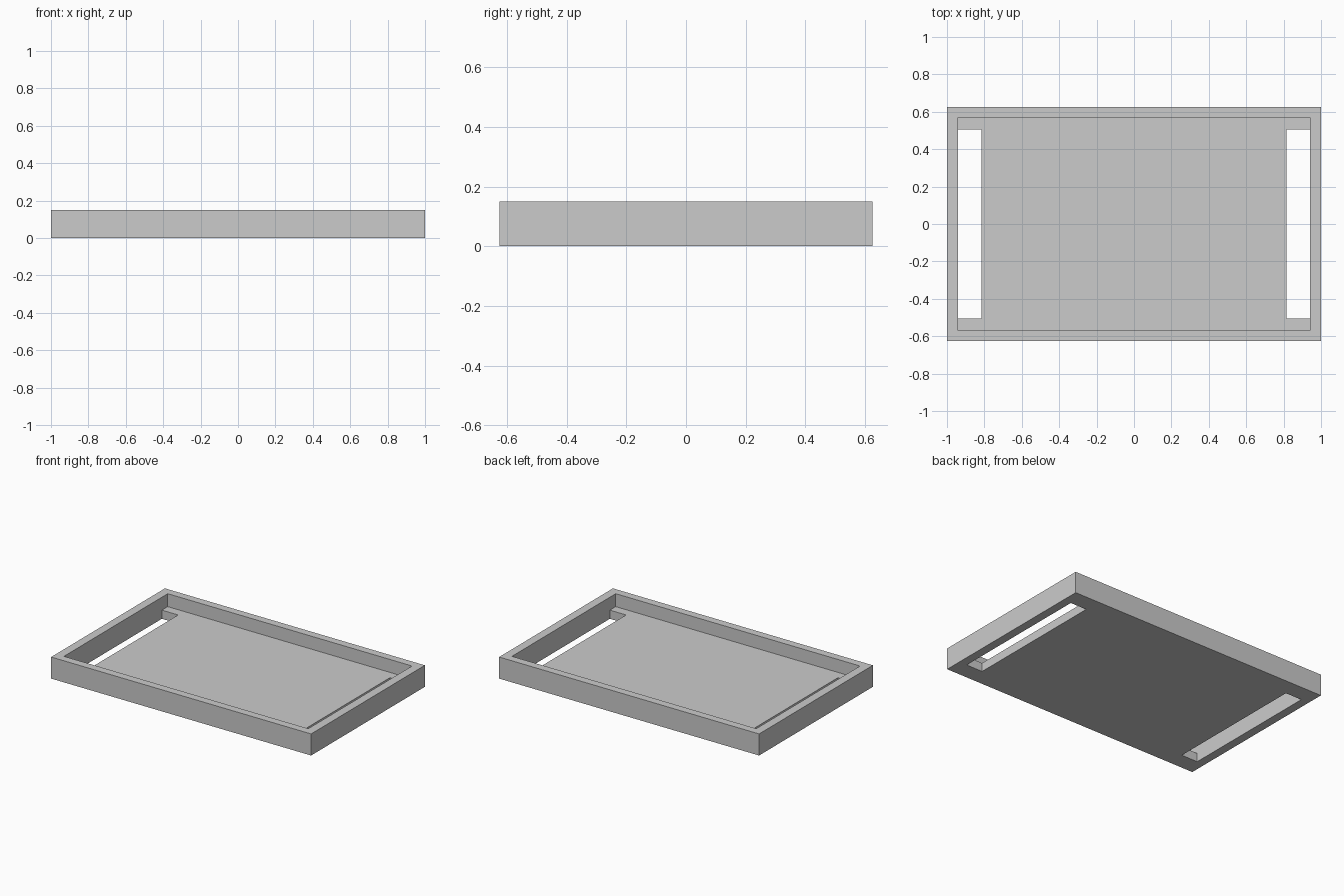
import bpy, bmesh

if "Cube" in bpy.data.objects:
    bpy.data.objects.remove(bpy.data.objects["Cube"])

# Main dimensions (half sizes in plan, heights in z)
OX, OY, H = 1.0, 0.625, 0.15      # outer body
IX, IY, FLOOR = 0.94, 0.57, 0.06  # recess and floor thickness
SX, SY = 0.815, 0.506             # inner edge and half length of the side slots

XS = [-OX, -IX, -SX, SX, IX, OX]
YS = [-OY, -IY, -SY, SY, IY, OY]


def height(i, j):
    """Height of the plan cell: rim, floor or open slot."""
    if not (0 < i < 4 and 0 < j < 4):
        return H if 0 <= i <= 4 and 0 <= j <= 4 else 0.0
    return 0.0 if i in (1, 3) and j == 2 else FLOOR


bm = bmesh.new()


def face(*pts):
    bm.faces.new([bm.verts.new(p) for p in pts])


# Top and bottom skins
for i in range(5):
    for j in range(5):
        h = height(i, j)
        if h:
            x0, x1, y0, y1 = XS[i], XS[i + 1], YS[j], YS[j + 1]
            for z in (0.0, h):
                face((x0, y0, z), (x1, y0, z), (x1, y1, z), (x0, y1, z))

# Vertical walls wherever neighbouring heights differ, split at floor level
LEVELS = [0.0, FLOOR, H]


def wall(a, b, h0, h1):
    lo, hi = sorted((h0, h1))
    for z0, z1 in zip(LEVELS, LEVELS[1:]):
        if lo <= z0 and z1 <= hi:
            face((*a, z0), (*b, z0), (*b, z1), (*a, z1))


for i in range(6):
    for j in range(5):
        wall((XS[i], YS[j]), (XS[i], YS[j + 1]), height(i - 1, j), height(i, j))
        wall((XS[j], YS[i]), (XS[j + 1], YS[i]), height(j, i - 1), height(j, i))

# Weld into one solid and merge coplanar faces
bmesh.ops.remove_doubles(bm, verts=bm.verts, dist=1e-5)
bmesh.ops.recalc_face_normals(bm, faces=bm.faces)
bmesh.ops.dissolve_limit(bm, angle_limit=0.01, verts=bm.verts, edges=bm.edges)

mesh = bpy.data.meshes.new("tray")
bm.to_mesh(mesh)
bm.free()
tray = bpy.data.objects.new("tray", mesh)
bpy.context.collection.objects.link(tray)
